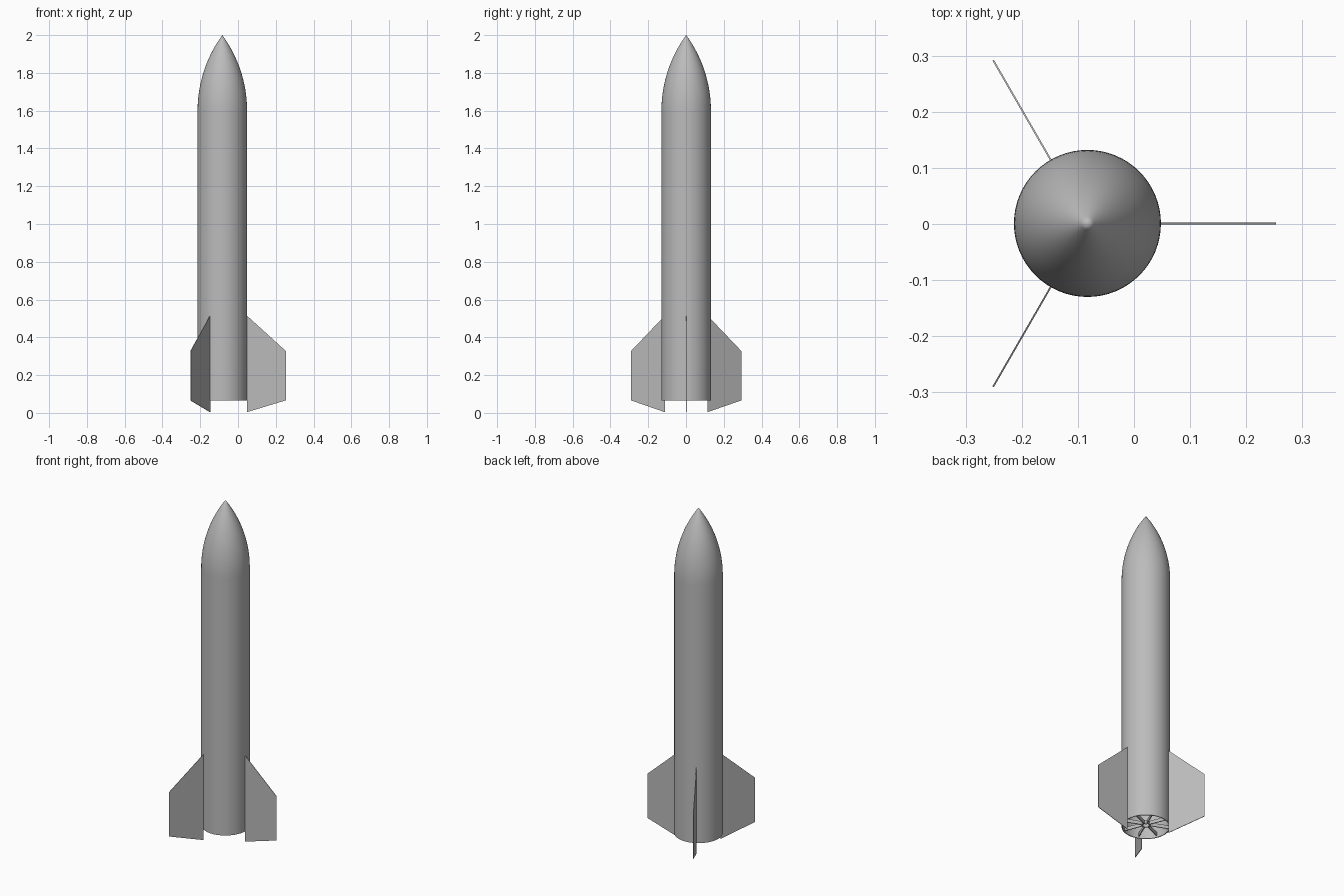
import bpy
import bmesh
import math
from mathutils import Matrix, Vector

cube = bpy.data.objects.get("Cube")
if cube:
    bpy.data.objects.remove(cube, do_unlink=True)

CENTRE = Vector((-0.083, 0.001, 0))
RADIUS = 0.131
BASE, SHOULDER, TIP = 0.066, 1.6, 2.0
SIDES = 64

grey = bpy.data.materials.new("light_grey")
grey.use_nodes = True
grey.diffuse_color = (0.5, 0.5, 0.5, 1)
grey.node_tree.nodes["Principled BSDF"].inputs["Base Color"].default_value = (0.5, 0.5, 0.5, 1)


def finish(name, bm, smooth=False):
    bmesh.ops.recalc_face_normals(bm, faces=bm.faces)
    mesh = bpy.data.meshes.new(name)
    bm.to_mesh(mesh)
    bm.free()
    mesh.materials.append(grey)
    obj = bpy.data.objects.new(name, mesh)
    obj.location = CENTRE
    bpy.context.collection.objects.link(obj)
    if smooth:
        bpy.ops.object.select_all(action="DESELECT")
        obj.select_set(True)
        bpy.context.view_layer.objects.active = obj
        bpy.ops.object.shade_smooth_by_angle(angle=math.radians(35))
    return obj


def lathe(name, profile, closed=False):
    """Spin a (radius, height) profile around the long axis."""
    bm = bmesh.new()
    verts = [bm.verts.new((r, 0, z)) for r, z in profile]
    edges = [bm.edges.new(pair) for pair in zip(verts, verts[1:])]
    if closed:
        edges.append(bm.edges.new((verts[-1], verts[0])))
    bmesh.ops.spin(bm, geom=verts + edges, cent=(0, 0, 0), axis=(0, 0, 1),
                   angle=math.tau, steps=SIDES, use_duplicate=False)
    bmesh.ops.remove_doubles(bm, verts=bm.verts, dist=1e-5)
    return finish(name, bm, smooth=True)


def plate(name, outline, thickness, angle):
    """Upright flat plate with a (radius, height) outline, turned about the axis."""
    bm = bmesh.new()
    face = bm.faces.new([bm.verts.new((r, -thickness / 2, z)) for r, z in outline])
    side = bmesh.ops.extrude_face_region(bm, geom=[face])
    moved = [v for v in side["geom"] if isinstance(v, bmesh.types.BMVert)]
    bmesh.ops.translate(bm, verts=moved, vec=(0, thickness, 0))
    bm.transform(Matrix.Rotation(angle, 4, "Z"))
    return finish(name, bm)


def tube(name, outer, inner, low, high):
    return lathe(name, [(outer, low), (outer, high), (inner, high), (inner, low)], closed=True)


# Hollow body tube
tube("body_tube", RADIUS, RADIUS - 0.005, BASE, SHOULDER)

# Pointed, gently curved nose
steps = 24
nose = []
for i in range(steps + 1):
    back = (TIP - SHOULDER) * (1 - i / steps)
    rho = (RADIUS ** 2 + (TIP - SHOULDER) ** 2) / (2 * RADIUS)
    r = math.sqrt(rho ** 2 - (TIP - SHOULDER - back) ** 2) + RADIUS - rho
    nose.append((max(r, 0), SHOULDER + i / steps * (TIP - SHOULDER)))
lathe("nose_cone", [(0, SHOULDER)] + nose)

# Three swept fins
FIN = [(RADIUS - 0.001, 0.004), (0.336, 0.066), (0.336, 0.328), (RADIUS - 0.001, 0.515)]
for i, label in enumerate(("left", "back", "front")):
    plate(label + "_fin", FIN, 0.003, i * math.tau / 3)

# Inner hub and spokes inside the open tail
tube("tail_hub", 0.024, 0.018, BASE + 0.01, BASE + 0.03)
SPOKE = [(0.022, BASE + 0.01), (RADIUS - 0.003, BASE + 0.01),
         (RADIUS - 0.003, BASE + 0.03), (0.022, BASE + 0.03)]
for i in range(8):
    plate("tail_spoke_%d" % (i + 1), SPOKE, 0.005, (i + 0.5) * math.tau / 8)
